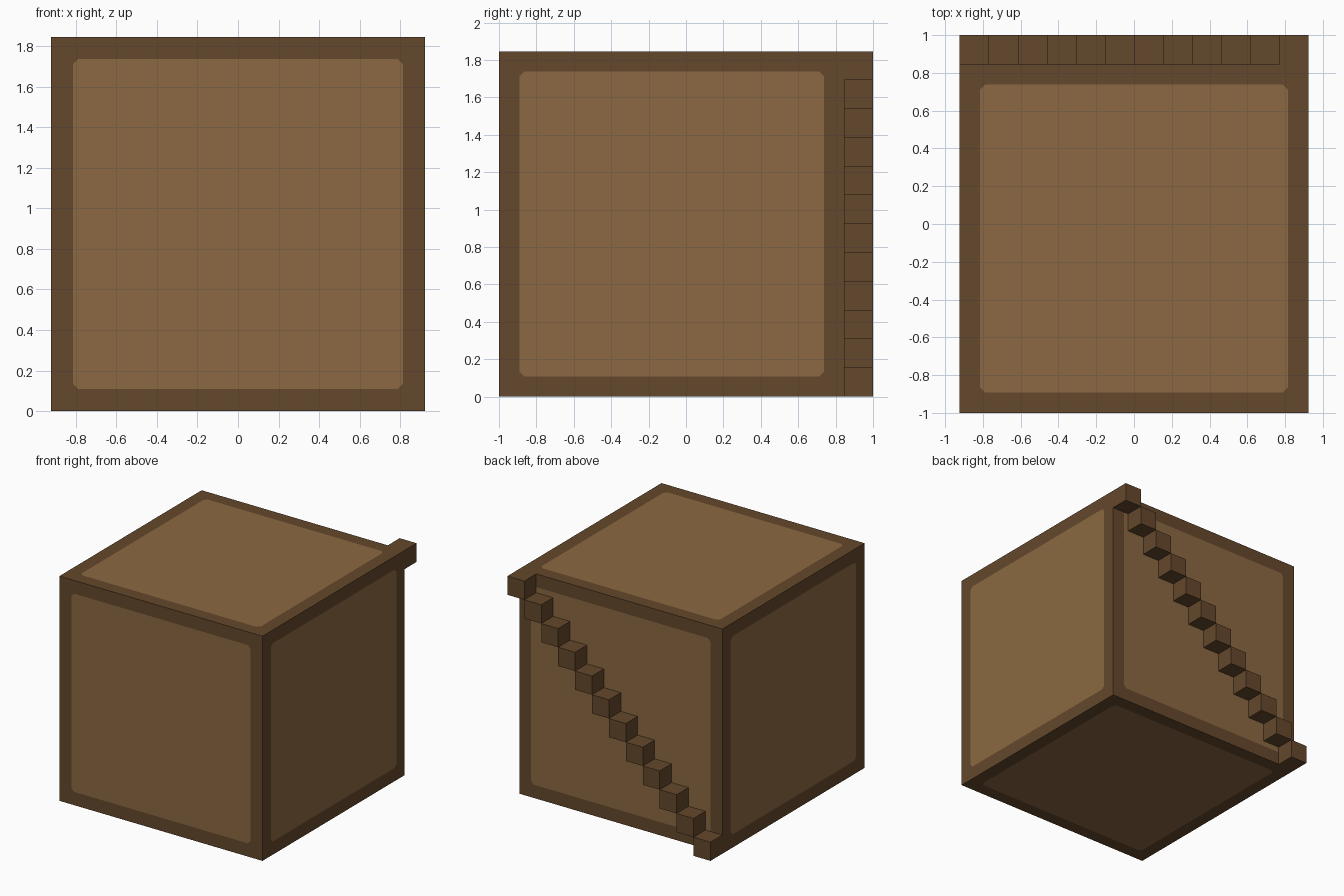
import bpy
import bmesh
from mathutils import Matrix, Vector

default = bpy.data.objects.get("Cube")
if default:
    bpy.data.objects.remove(default, do_unlink=True)

COUNT = 12                 # steps along the back
STEP = 2 / (COUNT + 1)     # edge of one step
SIZE = STEP * COUNT        # edge of the big block


def make_material(name, colour):
    mat = bpy.data.materials.new(name)
    mat.use_nodes = True
    mat.diffuse_color = (*colour, 1)
    mat.node_tree.nodes["Principled BSDF"].inputs["Base Color"].default_value = (*colour, 1)
    return mat


dark_wood = make_material("dark wood", (0.130, 0.065, 0.025))
light_wood = make_material("light wood", (0.258, 0.141, 0.054))


def cube_mesh(size, centre):
    bm = bmesh.new()
    bmesh.ops.create_cube(bm, size=size, matrix=Matrix.Translation(Vector(centre)))
    return bm


def finish(bm, name, materials):
    mesh = bpy.data.meshes.new(name)
    bm.to_mesh(mesh)
    bm.free()
    for mat in materials:
        mesh.materials.append(mat)
    obj = bpy.data.objects.new(name, mesh)
    bpy.context.collection.objects.link(obj)
    return obj


# Big block: every side has a light panel inside a dark border
bm = cube_mesh(SIZE, (0, -STEP / 2, SIZE / 2))
panels = list(bm.faces)
bmesh.ops.inset_individual(bm, faces=panels, thickness=STEP, depth=0)
for face in panels:
    face.material_index = 1
# Clip the panel corners
corners = list({v for face in panels for v in face.verts})
bmesh.ops.bevel(bm, geom=corners, offset=0.025, segments=1, profile=0.5,
                affect='VERTICES', material=0)
finish(bm, "block", [dark_wood, light_wood])

# Staircase climbing the back towards +x
bm = cube_mesh(STEP, ((STEP - SIZE) / 2, SIZE / 2, STEP / 2))
stairs = finish(bm, "back_steps", [dark_wood])
array = stairs.modifiers.new("climb", 'ARRAY')
array.count = COUNT
array.use_relative_offset = False
array.use_constant_offset = True
array.constant_offset_displace = (STEP, 0, STEP)
